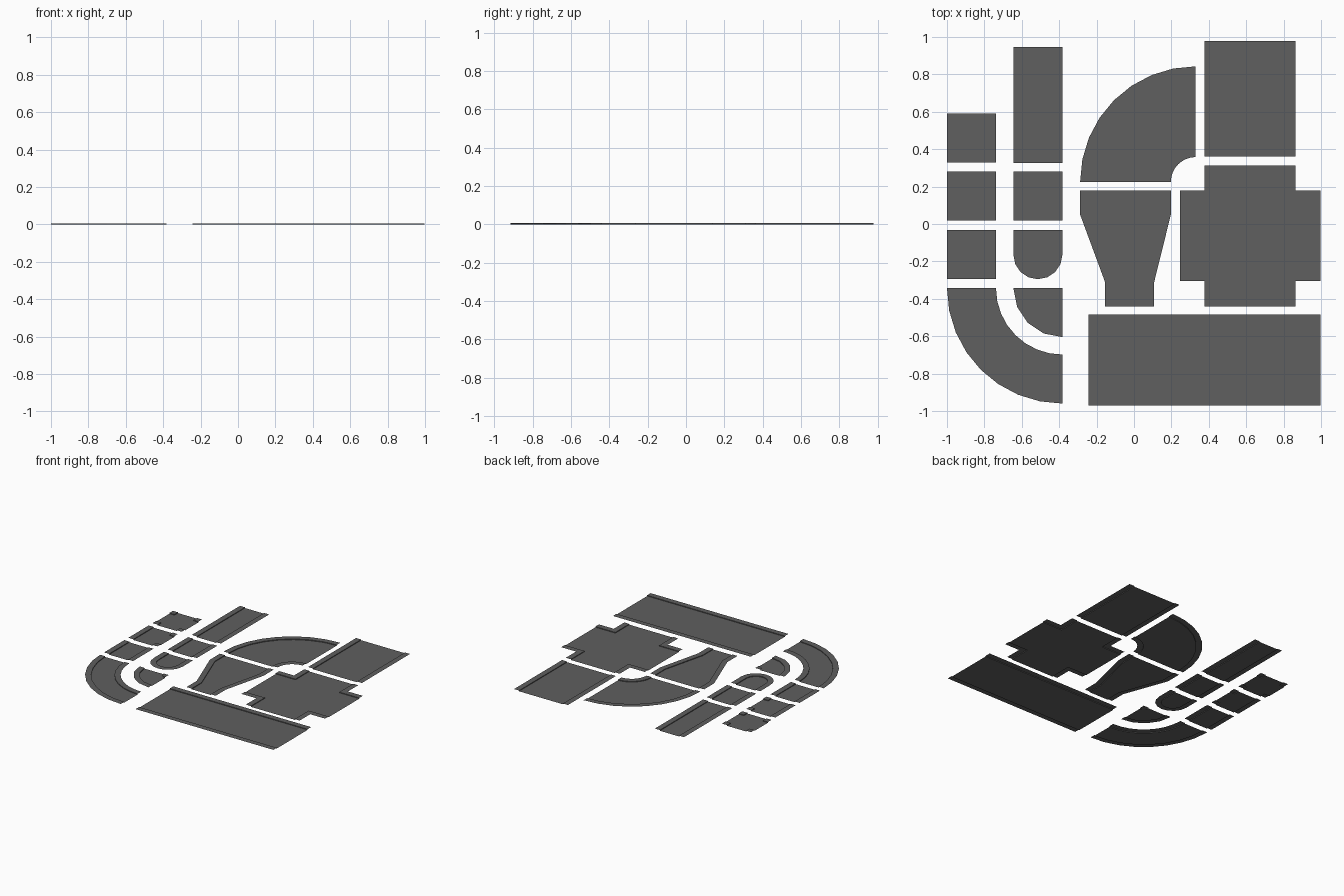
import bpy, bmesh, math

if "Cube" in bpy.data.objects:
    bpy.data.objects.remove(bpy.data.objects["Cube"])

S = 0.045      # sidewalk width
H = 0.006      # kerb height
N = 0.262      # narrow road width

mat = bpy.data.materials.new("asphalt grey")
mat.diffuse_color = (0.115, 0.115, 0.115, 1)
mat.use_nodes = True
mat.node_tree.nodes["Principled BSDF"].inputs["Base Color"].default_value = mat.diffuse_color


def finish(name, faces):
    """Make one thin tile from a list of polygons, all facing up."""
    bm = bmesh.new()
    for f in faces:
        bm.faces.new([bm.verts.new(p) for p in f])
    bmesh.ops.remove_doubles(bm, verts=bm.verts, dist=1e-5)
    bmesh.ops.dissolve_degenerate(bm, edges=bm.edges, dist=1e-5)
    for f in bm.faces:
        f.normal_update()
        if f.normal.z < -1e-4:
            f.normal_flip()
    me = bpy.data.meshes.new(name)
    bm.to_mesh(me)
    bm.free()
    me.materials.append(mat)
    ob = bpy.data.objects.new(name, me)
    bpy.context.collection.objects.link(ob)


def grid(name, xs, ys, rows):
    """Rows from low y to high y: '#' sidewalk, '.' road, ' ' nothing."""
    hgt = {'#': H, '.': 0.0}
    faces = []
    for j, row in enumerate(rows):
        for i, c in enumerate(row):
            if c == ' ':
                continue
            x0, x1, y0, y1, z = xs[i], xs[i + 1], ys[j], ys[j + 1], hgt[c]
            faces.append([(x0, y0, z), (x1, y0, z), (x1, y1, z), (x0, y1, z)])
            # kerb walls where the height changes
            if i + 1 < len(row) and row[i + 1] not in (c, ' '):
                a, b = ((x1, y0), (x1, y1)) if c == '.' else ((x1, y1), (x1, y0))
                faces.append([(*b, 0), (*a, 0), (*a, H), (*b, H)])
            if j + 1 < len(rows) and rows[j + 1][i] not in (c, ' '):
                a, b = ((x0, y1), (x1, y1)) if c == '.' else ((x1, y1), (x0, y1))
                faces.append([(*a, 0), (*b, 0), (*b, H), (*a, H)])
    finish(name, faces)


def tile(name, x0, x1, y0, y1, rows):
    grid(name, [x0, x0 + S, x1 - S, x1], [y0, y0 + S, y1 - S, y1], rows)


def sweep(name, left, right):
    """Road cross-section carried between a left and a right edge line."""
    sections = []
    for (ax, ay), (bx, by) in zip(left, right):
        w = math.hypot(bx - ax, by - ay)
        sections.append([(ax + (bx - ax) * d / w, ay + (by - ay) * d / w, z)
                         for d, z in ((0, H), (S, H), (S, 0),
                                      (w - S, 0), (w - S, H), (w, H))])
    faces = []
    for p, q in zip(sections, sections[1:]):
        for k in range(5):
            faces.append([p[k], p[k + 1], q[k + 1], q[k]])
    finish(name, faces)


def arc(cx, cy, r, a0, a1, n):
    return [(cx + r * math.cos(math.radians(a0 + (a1 - a0) * i / n)),
             cy + r * math.sin(math.radians(a0 + (a1 - a0) * i / n)))
            for i in range(n + 1)]


STRAIGHT_Y = ["#.#"] * 3
STRAIGHT_X = ["###", "...", "###"]
CROSS = ["#.#", "...", "#.#"]
TEE = ["#.#", "#..", "#.#"]

# narrow square tiles and straights
tile("narrow_crossing", -1, -1 + N, 0.33, 0.592, CROSS)
tile("narrow_junction", -1, -1 + N, 0.018, 0.28, TEE)
tile("narrow_short_left", -1, -1 + N, -0.294, -0.032, STRAIGHT_Y)
tile("narrow_long", -0.645, -0.383, 0.327, 0.947, STRAIGHT_Y)
tile("narrow_short_right", -0.645, -0.383, 0.018, 0.28, STRAIGHT_Y)

# wide straights
tile("wide_straight", 0.378, 0.863, 0.36, 0.978, STRAIGHT_Y)
tile("wide_long", -0.242, 0.997, -0.97, -0.485, STRAIGHT_X)

# wide crossing with four arms
grid("wide_crossing",
     [0.245, 0.378, 0.378 + S, 0.863 - S, 0.863, 0.997],
     [-0.44, -0.305, -0.305 + S, 0.18 - S, 0.18, 0.312],
     [" #.# ", "##.##", ".....", "##.##", " #.# "])

# curves
sweep("narrow_wide_turn", arc(-0.383, -0.343, 0.355, 180, 270, 8),
      arc(-0.383, -0.343, 0.617, 180, 270, 8))
sweep("narrow_tight_turn", arc(-0.383, -0.343, 0.0, 180, 270, 4),
      arc(-0.383, -0.343, N, 180, 270, 4))
sweep("wide_turn", arc(0.33, 0.225, 0.133, 90, 180, 8),
      arc(0.33, 0.225, 0.618, 90, 180, 8))

# taper from wide to narrow
sweep("taper",
      [(-0.288, 0.178), (-0.288, 0.05), (-0.155, -0.31), (-0.155, -0.44)],
      [(0.197, 0.178), (0.197, 0.05), (0.108, -0.31), (0.108, -0.44)])

# rounded dead end: sidewalk ring, kerb wall and floor
cx, cy, top = -0.514, -0.164, -0.032


def u_line(r):
    return [(cx - r, top)] + arc(cx, cy, r, 180, 360, 8) + [(cx + r, top)]


outer, inner = u_line(N / 2), u_line(N / 2 - S)
faces = [[(x, y, 0) for x, y in inner]]
for i in range(len(outer) - 1):
    o0, o1, i0, i1 = outer[i], outer[i + 1], inner[i], inner[i + 1]
    faces.append([(*o0, H), (*o1, H), (*i1, H), (*i0, H)])
    faces.append([(*i0, H), (*i1, H), (*i1, 0), (*i0, 0)])
finish("dead_end", faces)
